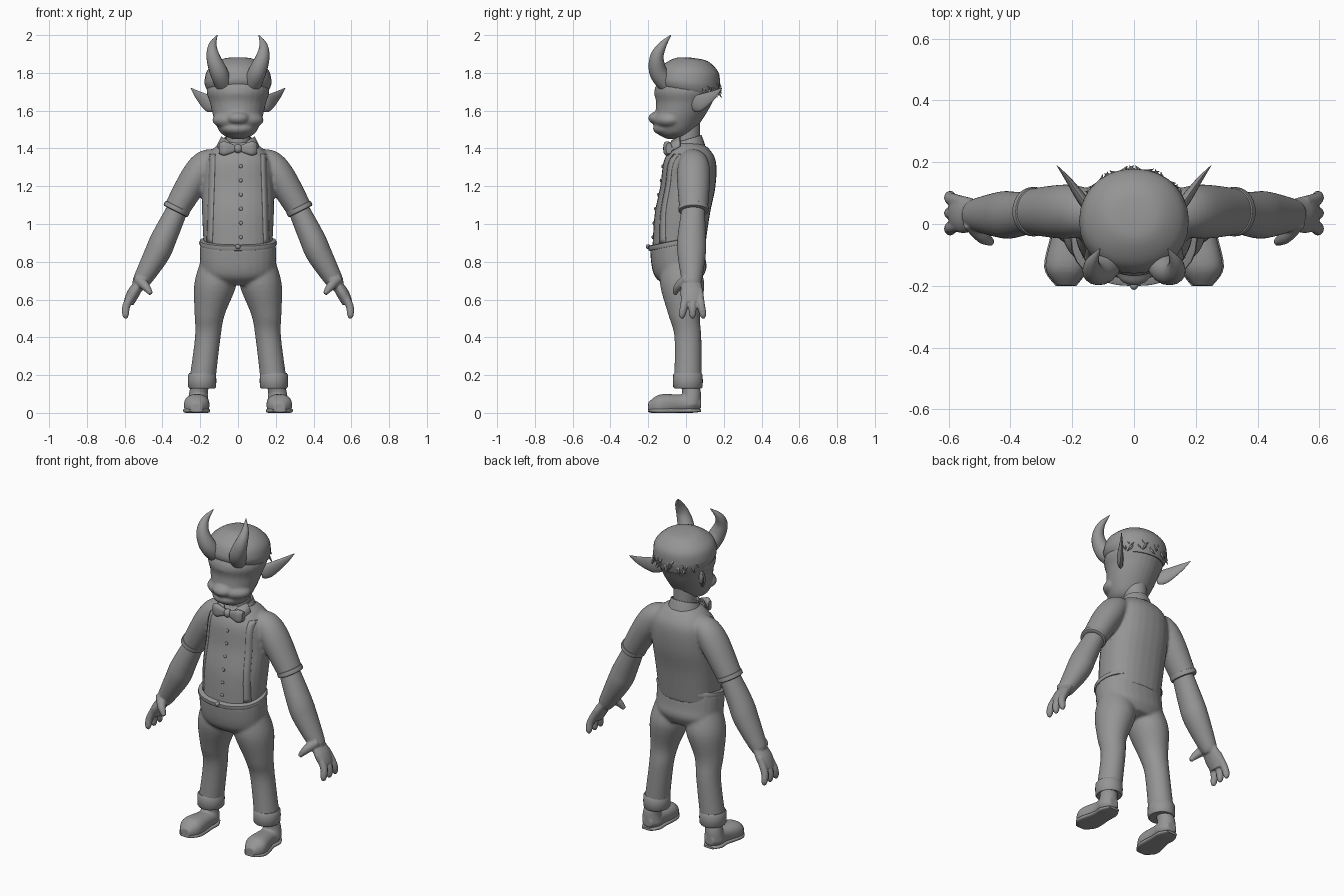
import bpy, bmesh, math
from mathutils import Vector, Matrix
from mathutils.bvhtree import BVHTree

cube = bpy.data.objects.get("Cube")
if cube:
    bpy.data.objects.remove(cube, do_unlink=True)

# One plain material
grey = bpy.data.materials.new("plain grey")
grey.use_nodes = True
grey.diffuse_color = (.3, .3, .3, 1)
grey.node_tree.nodes["Principled BSDF"].inputs["Base Color"].default_value = grey.diffuse_color

UP, ACROSS, FORWARD = Vector((0, 0, 1)), Vector((1, 0, 0)), Vector((0, 1, 0))
WAIST_TILT, COLLAR_TILT = Vector((0, -.2, 1)), Vector((0, -.3, 1))


def finish(name, bm, angle=50):
    bmesh.ops.recalc_face_normals(bm, faces=bm.faces)
    mesh = bpy.data.meshes.new(name)
    bm.to_mesh(mesh)
    bm.free()
    mesh.materials.append(grey)
    part = bpy.data.objects.new(name, mesh)
    bpy.context.collection.objects.link(part)
    bpy.ops.object.select_all(action='DESELECT')
    part.select_set(True)
    bpy.context.view_layer.objects.active = part
    bpy.ops.object.shade_smooth_by_angle(angle=math.radians(angle))
    return part


def fuse(name, parts, voxel, rounds):
    """Blend overlapping parts into one soft skin."""
    bpy.ops.object.select_all(action='DESELECT')
    for part in parts:
        part.select_set(True)
    bpy.context.view_layer.objects.active = parts[0]
    bpy.ops.object.join()
    parts[0].name = name
    remesh = parts[0].modifiers.new("blend", 'REMESH')
    remesh.mode, remesh.voxel_size, remesh.use_smooth_shade = 'VOXEL', voxel, True
    parts[0].modifiers.new("soften", 'SMOOTH').iterations = rounds


def spline(keys, steps):
    """Catmull-Rom interpolation of equal-length tuples."""
    rows = []
    last = len(keys) - 1
    for i in range(last):
        before, start, end, after = (keys[min(max(i + k, 0), last)] for k in (-1, 0, 1, 2))
        for j in range(steps):
            t = j / steps
            rows.append([p + (r - o) * t / 2 + (o - 2.5 * p + 2 * r - q / 2) * t ** 2
                         + (1.5 * (p - r) + (q - o) / 2) * t ** 3
                         for o, p, r, q in zip(before, start, end, after)])
    return rows + [list(keys[-1])]


def loft(name, keys, normal=None, hint=ACROSS, flat=1, power=1, sides=28, steps=5, mirror=1):
    """Oval rings from (x, y, z, radius) keys; without a normal they follow the path."""
    rows = spline(keys, steps)
    for row in rows:
        row[0] *= mirror
    fixed = normal and Vector((normal.x * mirror, normal.y, normal.z))
    bm = bmesh.new()
    rings = []
    for i, (*center, radius) in enumerate(rows):
        path = Vector(rows[min(i + 1, len(rows) - 1)][:3]) - Vector(rows[max(i - 1, 0)][:3])
        axis = (fixed or path).normalized()
        wide = (hint - axis * hint.dot(axis)).normalized()
        deep = axis.cross(wide) * flat
        ring = []
        for k in range(sides):
            angle = math.tau * k / sides
            c, s = (math.copysign(abs(f) ** power, f) for f in (math.cos(angle), math.sin(angle)))
            point = Vector(center) + (wide * c + deep * s) * max(radius, .001)
            point.z = max(point.z, 0)
            ring.append(bm.verts.new(point))
        rings.append(ring)
    for low, high in zip(rings, rings[1:]):
        for k in range(sides):
            bm.faces.new((low[k - 1], low[k], high[k], high[k - 1]))
    bm.faces.new(rings[0])
    bm.faces.new(rings[-1])
    return finish(name, bm)


def stack(name, *keys, normal=UP, **options):
    """Centred body part from (y, z, radius) keys."""
    return loft(name, [(0, *key) for key in keys], normal, **options)


def band(name, center, radius, height, normal=UP, **options):
    """Short sleeve of cloth with rounded rims."""
    axis = normal.normalized() * height / 2
    keys = [(*(Vector(center) + axis * t), radius * grow)
            for t, grow in ((-1, .85), (-.8, 1), (.8, 1), (1, .85))]
    return loft(name, keys, normal, steps=2, **options)


def ball(name, center, radii, segments=24):
    bm = bmesh.new()
    bmesh.ops.create_uvsphere(bm, u_segments=segments, v_segments=segments // 2, radius=1)
    bm.transform(Matrix.Translation(center) @ Matrix.Diagonal((*radii, 1)))
    return finish(name, bm, 80)


# Shirt body, trouser top and waistband
shirt = [stack("shirt", (-.04, .86, .18), (-.02, 1.05, .19), (.01, 1.2, .19), (.02, 1.33, .18),
               (.02, 1.4, .13), (.01, 1.43, .08), flat=.77, power=.87)]
trousers = [stack("trouser_hips", (-.01, .69, .13), (-.025, .74, .19), (-.04, .8, .2),
                  (-.05, .9, .2), normal=WAIST_TILT, flat=.72, power=.9)]
band("waistband", (0, -.05, .9), .202, .03, WAIST_TILT, flat=.75, power=.9)
ball("trouser_button", (0, -.2, .88), (.013, .013, .013))

# Neck and face
stack("neck", (.01, 1.38, .065), (.01, 1.56, .065))
fuse("head", [
    stack("skull", (-.07, 1.45, .03), (-.06, 1.48, .09), (-.04, 1.55, .125), (-.01, 1.64, .148),
          (0, 1.72, .165), (.01, 1.84, .1)),
    ball("muzzle", (0, -.085, 1.55), (.137, .09, .055)),
    ball("nose", (0, -.15, 1.56), (.06, .05, .035)),
    ball("lower_lip", (0, -.1, 1.505), (.09, .075, .04)),
    ball("brow", (0, -.07, 1.69), (.125, .1, .04))], .007, 8)

# Hair cap with ragged tufts at the nape
stack("hair_cap", (.02, 1.69, .15), (.01, 1.72, .17), (.01, 1.76, .177), (.02, 1.82, .158),
      (.03, 1.87, .09), (.03, 1.88, .01), normal=Vector((0, .1, 1)), flat=.96, power=.95)
bm = bmesh.new()
for row in range(2):
    for i in range(-4, 5):
        angle = math.radians(i * 13 + row * 6)
        outward = Vector((math.sin(angle), math.cos(angle), 0))
        sideways = outward.cross(UP) * (.6 if i % 2 else -.4)
        aim = outward / 2 - UP + sideways
        root = outward * .17 + UP * (1.74 - row * .035 + (i % 3) * .01)
        turn = aim.to_track_quat('Z', 'Y').to_matrix().to_4x4()
        bmesh.ops.create_cone(bm, segments=5, radius1=.013, radius2=0, depth=.06,
                              matrix=Matrix.Translation(root + aim * .015) @ turn)
finish("hair_tufts", bm, 20)

# Collar band and bow tie knot
stack("collar", (.01, 1.39, .1), (.01, 1.44, .083), (.01, 1.45, .075), (.01, 1.43, .06),
      normal=COLLAR_TILT, flat=.95, steps=2)
ball("bow_knot", (0, -.1, 1.4), (.022, .022, .025))

# Surface lookup for details that lie on the shirt
surface = BVHTree.FromPolygons([v.co for v in shirt[0].data.vertices],
                               [p.vertices for p in shirt[0].data.polygons])


def on_shirt(x, z):
    point, normal, *rest = surface.ray_cast(Vector((x, -1, z)), FORWARD)
    return point + normal * .002


def brace(name, mirror):
    """Thin strap running up the shirt front."""
    bm = bmesh.new()
    rows = []
    count = 20
    for i in range(count + 1):
        t = i / count
        rows.append([bm.verts.new(on_shirt((.15 - .015 * t + edge) * mirror, .9 + .47 * t))
                     for edge in (-.015, 0, .015)])
    for low, high in zip(rows, rows[1:]):
        for k in (1, 2):
            bm.faces.new((low[k - 1], low[k], high[k], high[k - 1]))
    finish(name, bm).modifiers.new("thickness", 'SOLIDIFY').thickness = .004


for i in range(6):
    ball(f"shirt_button_{i + 1}", on_shirt(.015, .93 + i * .075), (.01, .006, .01), 12)

# Everything that comes in pairs
for side, mirror in (("left", 1), ("right", -1)):
    def limb(name, *keys, **options):
        return loft(f"{side}_{name}", keys, mirror=mirror, **options)

    # Trouser legs and turned-up cuffs
    trousers.append(limb(
        "trouser_leg", (.11, -.03, .8, .09), (.12, -.02, .68, .112), (.15, -.01, .52, .08),
        (.16, .01, .4, .068), (.19, .01, .16, .07), normal=UP, flat=1.05))
    band(f"{side}_trouser_cuff", (.19, .01, .17), .074, .08, flat=1.05, mirror=mirror)

    # Shoes: the sole repeats the outline of the upper
    shoe = [(.21, .08, .05, .03), (.21, .03, .05, .055), (.21, -.03, .05, .055),
            (.22, -.14, .04, .067), (.22, -.2, .03, .03)]
    upper = limb("upper", *shoe, normal=FORWARD, flat=.85, power=.85)
    ankle = limb("ankle", (.21, .02, .04, .06), (.21, .03, .1, .05), (.2, .02, .15, .05), normal=UP)
    fuse(f"{side}_shoe", [upper, ankle], .006, 5)
    limb("shoe_sole", *[(x, y, .012, radius + .004) for x, y, z, radius in shoe],
         normal=FORWARD, flat=.2, power=.6)

    # Sleeves and hems
    shirt.append(limb("sleeve", (.1, .03, 1.34, .06), (.17, .04, 1.32, .08), (.23, .04, 1.24, .088),
                      (.33, .04, 1.07, .075), hint=FORWARD, flat=.9))
    band(f"{side}_sleeve_hem", (.325, .04, 1.08), .079, .03, Vector((.5, 0, -1)),
         hint=FORWARD, flat=.9, mirror=mirror)

    # Forearm, palm, three fingers and thumb
    hand = [limb("forearm", (.31, .04, 1.1, .06), (.39, .03, .93, .075), (.43, .03, .84, .075),
                 (.51, .03, .7, .053), (.53, .03, .67, .04), hint=FORWARD, flat=.9),
            limb("palm", (.49, .03, .73, .04), (.55, .03, .64, .06), (.58, .03, .58, .05),
                 hint=FORWARD, flat=.55),
            limb("thumb", (.53, .01, .71, .03), (.49, -.04, .67, .024), (.46, -.06, .63, .012),
                 hint=FORWARD, sides=12)]
    for i in range(3):
        root, tip = .035 * i, .055 * i - .02
        hand.append(limb("finger", (.55, root, .65, .02), (.59, (root + tip) / 2, .57, .021),
                         (.595, tip, .52, .018), (.59, tip, .5, .008), hint=FORWARD, sides=12))
    fuse(f"{side}_arm", hand, .005, 5)

    # Curved horns and pointed ears
    limb("horn", (.07, -.09, 1.73, .048), (.1, -.145, 1.8, .048), (.13, -.155, 1.88, .037),
         (.135, -.125, 1.945, .022), (.11, -.08, 2, .002), sides=16)
    limb("ear", (.13, .04, 1.63, .035), (.16, .07, 1.64, .045), (.21, .14, 1.68, .025),
         (.25, .19, 1.72, .002), hint=UP, flat=.4, sides=16)

    # Bow tie wings and collar flaps
    limb("bow_wing", (.01, -.1, 1.4, .015), (.07, -.1, 1.4, .037), (.1, -.09, 1.4, .028),
         normal=ACROSS, hint=UP, flat=.55, power=.7)
    bm = bmesh.new()
    flap = ((.015, -.09, 1.4), (.08, -.1, 1.37), (.11, -.03, 1.41), (.085, -.03, 1.46), (.05, -.07, 1.44))
    bm.faces.new([bm.verts.new((x * mirror, y, z)) for x, y, z in flap])
    finish(f"{side}_collar_flap", bm).modifiers.new("thickness", 'SOLIDIFY').thickness = .008
    brace(f"{side}_brace", mirror)

# Soft skins over the paired limbs
fuse("shirt", shirt, .008, 6)
fuse("trousers", trousers, .008, 10)
